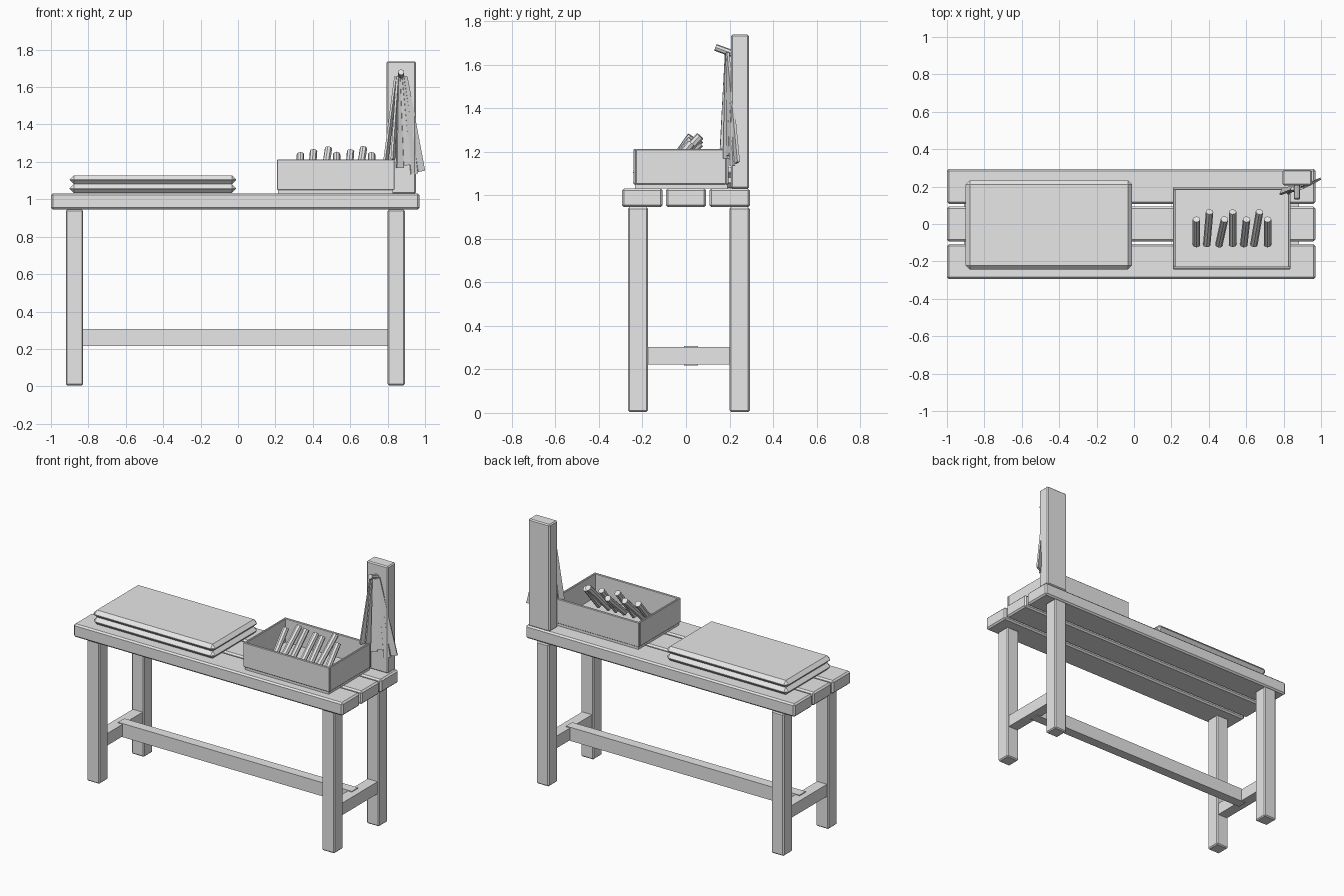
import bpy, math
from mathutils import Vector

cube = bpy.data.objects.get("Cube")
if cube:
    bpy.data.objects.remove(cube, do_unlink=True)

# One plain grey for everything
grey = bpy.data.materials.new("plain grey")
grey.use_nodes = True
grey.diffuse_color = (0.8, 0.8, 0.8, 1)
grey.node_tree.nodes["Principled BSDF"].inputs["Base Color"].default_value = (0.8, 0.8, 0.8, 1)


def finish(name, bevel):
    ob = bpy.context.object
    ob.name = name
    ob.data.materials.append(grey)
    if bevel:
        mod = ob.modifiers.new("edge", 'BEVEL')
        mod.width = bevel
        mod.segments = 1
    return ob


def box(name, x, y, z, bevel=0.007):
    spans = (x, y, z)
    bpy.ops.mesh.primitive_cube_add(size=1, location=[(a + b) / 2 for a, b in spans])
    bpy.context.object.scale = [b - a for a, b in spans]
    bpy.ops.object.transform_apply(location=False, rotation=False, scale=True)
    return finish(name, bevel)


def rod(name, start, end, radius, sides=8):
    a, b = Vector(start), Vector(end)
    bpy.ops.mesh.primitive_cylinder_add(vertices=sides, radius=radius,
                                        depth=(b - a).length, location=(a + b) / 2)
    bpy.context.object.rotation_euler = (b - a).to_track_quat('Z', 'Y').to_euler()
    return finish(name, 0)


def strip(name, start, end, width, thick, twist):
    # flat strip, narrow at the top and wider at the lower end
    a, b = Vector(start), Vector(end)
    bpy.ops.mesh.primitive_cube_add(size=1, location=(a + b) / 2)
    ob = bpy.context.object
    for v in ob.data.vertices:
        v.co.x *= width * (1 if v.co.z > 0 else 0.5)
        v.co.y *= thick
        v.co.z *= (b - a).length
    q = Vector((0, 0, -1)).rotation_difference(b - a)
    spin = Vector((0, 0, 1)).rotation_difference(b - a)
    del q
    ob.rotation_mode = 'QUATERNION'
    turn = Vector((1, 0, 0)).rotation_difference(Vector((math.cos(twist), math.sin(twist), 0)))
    ob.rotation_quaternion = spin @ turn
    return finish(name, 0)


# Bench top planks
for i, label in enumerate(("front", "middle", "back")):
    c = (i - 1) * 0.201
    box(label + "_plank", (-1, 0.97), (c - 0.093, c + 0.093), (0.945, 1.032), 0.01)

# Legs and end rails
for side, x0 in (("right", -0.92), ("left", 0.8)):
    for end, y0 in (("front", -0.267), ("back", 0.2)):
        box(f"{side}_{end}_leg", (x0, x0 + 0.092), (y0, y0 + 0.093), (0.005, 0.945))
    box(side + "_end_rail", (x0 + 0.01, x0 + 0.082), (-0.18, 0.21), (0.222, 0.302), 0)
box("long_rail", (-0.87, 0.84), (-0.01, 0.055), (0.217, 0.307), 0)

# Two stacked cushions
for i, label in enumerate(("lower", "upper")):
    z = 1.034 + i * 0.047
    box(label + "_cushion", (-0.9, -0.01), (-0.243, 0.233), (z, z + 0.047), 0.022)

# Open box
box("box_floor", (0.215, 0.83), (-0.235, 0.19), (1.032, 1.056), 0)
for label, y in (("front", -0.242), ("back", 0.182)):
    box(f"box_{label}_wall", (0.208, 0.837), (y, y + 0.014), (1.05, 1.212), 0.003)
for label, x in (("right", 0.208), ("left", 0.823)):
    box(f"box_{label}_wall", (x, x + 0.014), (-0.23, 0.184), (1.05, 1.212), 0.003)

# Rods leaning in the box
for i, x in enumerate((0.334, 0.404, 0.484, 0.527, 0.602, 0.671, 0.714)):
    tip = (x, 0.025 + 0.04 * (i % 2), 1.24 + 0.016 * (i % 3))
    foot = (x - 0.015 * (i % 3), -0.11, 1.08)
    rod(f"rod_{i + 1}", foot, tip, 0.02)

# Upright post, hook and hanging strips
box("post", (0.795, 0.952), (0.207, 0.29), (1.03, 1.738))
rod("hook", (0.872, 0.23, 1.645), (0.872, 0.135, 1.68), 0.016)
for i in range(6):
    t = i / 5
    strip(f"hanging_strip_{i + 1}", (0.845 + 0.05 * t, 0.19, 1.655),
          (0.79 + 0.19 * t, 0.175 + 0.06 * t * t, 1.2 - 0.08 * t + 0.03 * (i % 2)),
          0.04, 0.012, 0.6 * (i - 2.5) / 2.5)
